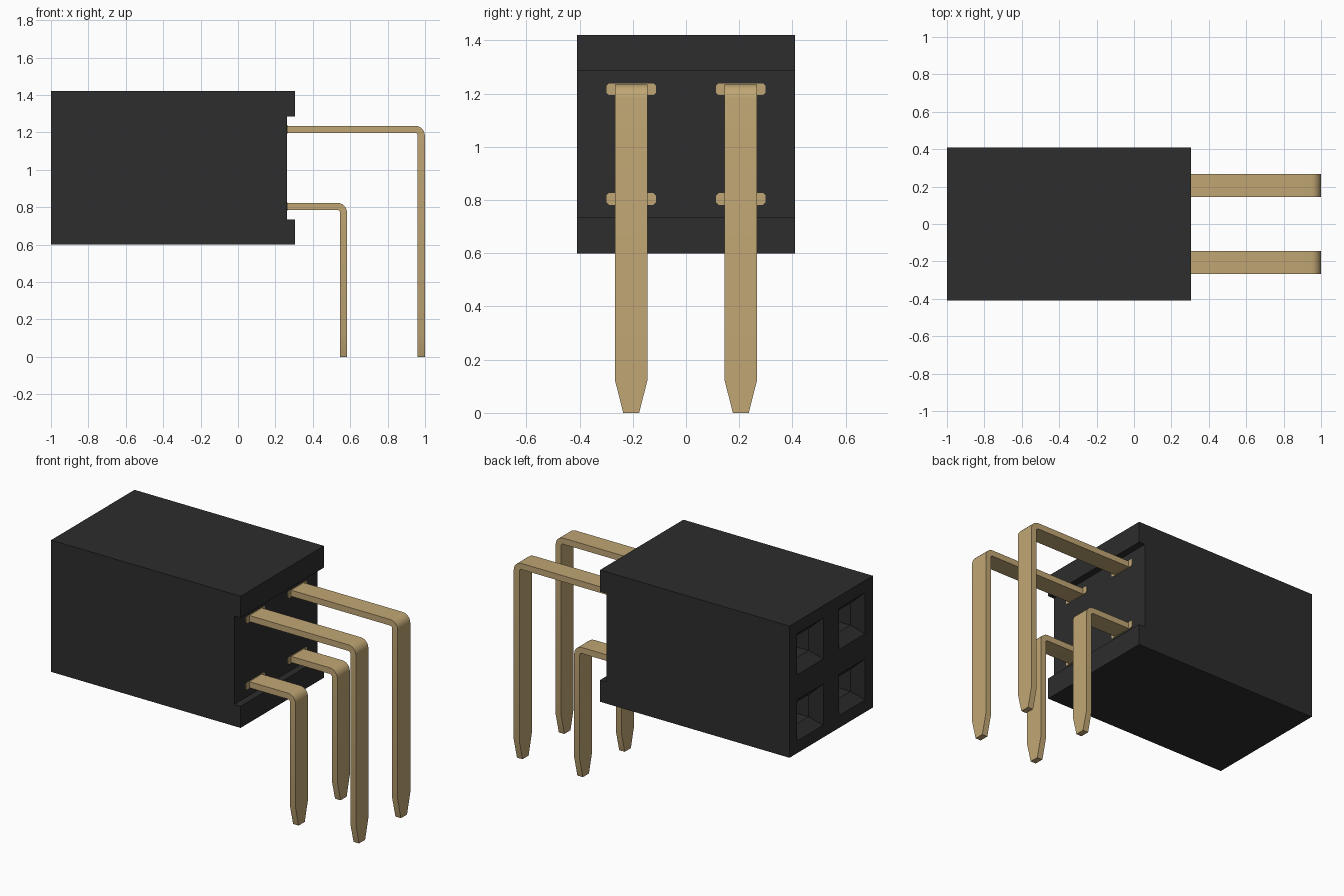
import bpy
import bmesh
from math import cos, sin, pi

cube = bpy.data.objects.get("Cube")
if cube:
    bpy.data.objects.remove(cube, do_unlink=True)


def make_material(name, rgb):
    mat = bpy.data.materials.new(name)
    mat.use_nodes = True
    mat.diffuse_color = (*rgb, 1)
    mat.node_tree.nodes["Principled BSDF"].inputs["Base Color"].default_value = (*rgb, 1)
    return mat


black = make_material("black plastic", (0.026, 0.026, 0.026))
gold = make_material("gold metal", (0.527, 0.381, 0.174))


def finish(name, bm, mat):
    bmesh.ops.recalc_face_normals(bm, faces=bm.faces)
    mesh = bpy.data.meshes.new(name)
    bm.to_mesh(mesh)
    bm.free()
    mesh.materials.append(mat)
    obj = bpy.data.objects.new(name, mesh)
    bpy.context.collection.objects.link(obj)
    return obj


def loft(bm, rings):
    """Skin equal-length rings of points and cap both ends."""
    loops = [[bm.verts.new(p) for p in ring] for ring in rings]
    n = len(loops[0])
    for a, b in zip(loops, loops[1:]):
        for i in range(n):
            j = (i + 1) % n
            bm.faces.new((a[i], a[j], b[j], b[i]))
    bm.faces.new(loops[0])
    bm.faces.new(loops[-1])


PIN_Y = 0.206
ROWS = {"upper": (1.216, 0.98), "lower": (0.804, 0.564)}   # pin height, leg x
BACK, WALL, LIP = -1.0, 0.262, 0.305
SIDES = {"left": PIN_Y, "right": -PIN_Y}

# Housing: block with a channel across the pin end
outline = [(BACK, 0.6), (LIP, 0.6), (LIP, 0.735), (WALL, 0.735),
           (WALL, 1.285), (LIP, 1.285), (LIP, 1.42), (BACK, 1.42)]
bm = bmesh.new()
loft(bm, [[(x, y, z) for x, z in outline] for y in (-0.41, 0.41)])
housing = finish("housing", bm, black)

# Socket holes: square funnels leading into deep square bores
bm = bmesh.new()
for height, _ in ROWS.values():
    for y in SIDES.values():
        loft(bm, [[(x, y + sy * h, height + sz * h)
                   for sy, sz in ((-1, -1), (1, -1), (1, 1), (-1, 1))]
                  for x, h in ((BACK - 0.06, 0.188), (BACK + 0.06, 0.068), (0.1, 0.068))])
cutter = finish("socket_cutter", bm, black)
cutter.hide_render = True
cut = housing.modifiers.new("sockets", "BOOLEAN")
cut.operation = "DIFFERENCE"
cut.solver = "EXACT"
cut.object = cutter
bpy.context.view_layer.objects.active = housing
bpy.ops.object.modifier_apply(modifier=cut.name)
bpy.data.objects.remove(cutter, do_unlink=True)

# Bent pins with tapered tips
HALF_T, HALF_W, TIP_W, TAPER_Z = 0.019, 0.0615, 0.03, 0.125


def bend(cx, cz, radius, steps=6):
    return [(cx + radius * sin(pi / 2 * i / steps), cz + radius * cos(pi / 2 * i / steps))
            for i in range(steps + 1)]


def make_pin(name, y, height, leg):
    outer, inner = 0.052, 0.052 - 2 * HALF_T
    cx, cz = leg + HALF_T - outer, height + HALF_T - outer
    upper = [(WALL - 0.1, height + HALF_T)] + bend(cx, cz, outer)
    under = [(WALL - 0.1, height - HALF_T)] + bend(cx, cz, inner)
    for side, x in ((upper, leg + HALF_T), (under, leg - HALF_T)):
        side += [(x, TAPER_Z), (x, 0)]
    bm = bmesh.new()
    rows = []
    # Sweep a rectangle along the bend, narrowing at the tip
    for (xo, zo), (xi, zi) in zip(upper, under):
        w = TIP_W if zo == 0 else HALF_W
        rows.append([(xo, y - w, zo), (xo, y + w, zo), (xi, y + w, zi), (xi, y - w, zi)])
    loft(bm, rows)
    pin = finish(name, bm, gold)
    bpy.ops.object.select_all(action="DESELECT")
    pin.select_set(True)
    bpy.context.view_layer.objects.active = pin
    bpy.ops.object.shade_smooth_by_angle(angle=pi / 9)


# Wide contact plate where each pin leaves the housing
def make_contact(name, y, height):
    w, h, c = 0.093, 0.022, 0.009
    ring = [(-w, c - h), (c - w, -h), (w - c, -h), (w, c - h),
            (w, h - c), (w - c, h), (c - w, h), (-w, h - c)]
    bm = bmesh.new()
    loft(bm, [[(x, y + dy, height + dz) for dy, dz in ring]
              for x in (WALL - 0.004, WALL + 0.003)])
    finish(name, bm, gold)


for row, (height, leg) in ROWS.items():
    for side, y in SIDES.items():
        make_pin(f"{row}_{side}_pin", y, height, leg)
        make_contact(f"{row}_{side}_contact", y, height)
